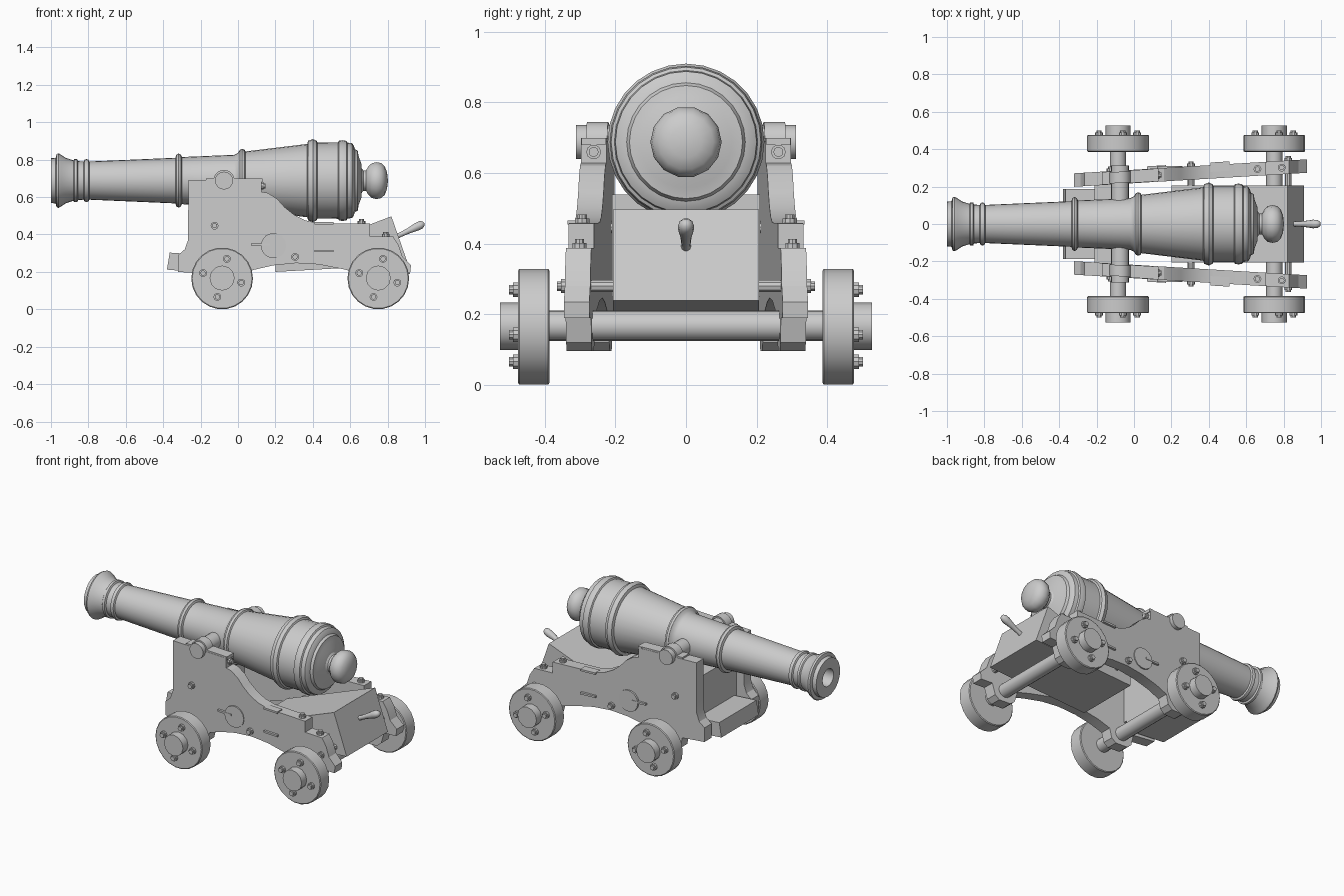
import bpy, bmesh, math
from mathutils import Vector

if "Cube" in bpy.data.objects:
    bpy.data.objects.remove(bpy.data.objects["Cube"])


def finish(name, bm, mirror=False, angle=35):
    bmesh.ops.remove_doubles(bm, verts=bm.verts, dist=1e-5)
    bmesh.ops.recalc_face_normals(bm, faces=bm.faces)
    me = bpy.data.meshes.new(name)
    bm.to_mesh(me)
    bm.free()
    ob = bpy.data.objects.new(name, me)
    bpy.context.collection.objects.link(ob)
    bpy.ops.object.select_all(action='DESELECT')
    ob.select_set(True)
    bpy.context.view_layer.objects.active = ob
    bpy.ops.object.shade_smooth_by_angle(angle=math.radians(angle))
    if mirror:
        m = ob.modifiers.new("mirror", 'MIRROR')
        m.use_axis = (False, True, False)
        m.use_mirror_merge = False
    return ob


def lathe(bm, origin, axis, profile, seg):
    """Revolve (distance, radius) points about an axis."""
    o, a = Vector(origin), Vector(axis).normalized()
    u = a.cross(Vector((0, 0, 1)))
    u = u.normalized() if u.length > 1e-3 else Vector((1, 0, 0))
    v = a.cross(u)
    rings = []
    for d, r in profile:
        if r == 0:
            rings.append([bm.verts.new(o + a * d)])
        else:
            rings.append([bm.verts.new(o + a * d + r * (u * math.cos(t) + v * math.sin(t)))
                          for t in (2 * math.pi * i / seg for i in range(seg))])
    for p, q in zip(rings, rings[1:]):
        for i in range(seg):
            j = (i + 1) % seg
            f = [p[i % len(p)], p[j % len(p)], q[j % len(q)], q[i % len(q)]]
            bm.faces.new(list(dict.fromkeys(f)))


def rod(bm, p, axis, length, r, seg=12):
    lathe(bm, p, axis, [(0, 0), (0, r), (length, r), (length, 0)], seg)


def bolt(bm, p, axis):
    lathe(bm, p, axis, [(-.01, 0), (-.01, .021), (.014, .021), (.014, .014), (.025, .014), (.025, 0)], 10)


def cheek_y(x):
    return 0.235 + 0.06 * (x + 0.32)


def prism(bm, pts, y0, y1, splay=False):
    """Extrude an x,z outline across y, following the cheek line if splayed."""
    c = cheek_y if splay else (lambda x: 0)
    a = [bm.verts.new((x, c(x) + y0, z)) for x, z in pts]
    b = [bm.verts.new((x, c(x) + y1, z)) for x, z in pts]
    bm.faces.new(a)
    bm.faces.new(b[::-1])
    for i in range(len(pts)):
        j = (i + 1) % len(pts)
        bm.faces.new((a[i], b[i], b[j], a[j]))


def rect(x0, x1, z0, z1):
    return [(x0, z0), (x1, z0), (x1, z1), (x0, z1)]


AZ = 0.688                       # barrel axis height
AXLES = (-0.085, 0.75)
X, Y, Z = (1, 0, 0), (0, 1, 0), (0, 0, 1)

# Barrel with bore and reinforcing rings
bm = bmesh.new()
lathe(bm, (0, 0, AZ), X, [
    (-.6, 0), (-.6, .055), (-1, .055), (-1, .12), (-.975, .122), (-.97, .142), (-.96, .146),
    (-.945, .138), (-.92, .121), (-.88, .108), (-.875, .115), (-.86, .115), (-.855, .104),
    (-.825, .102), (-.82, .112), (-.81, .115), (-.80, .112), (-.795, .102),
    (-.335, .122), (-.33, .138), (-.317, .145), (-.305, .138), (-.30, .126), (-.02, .138),
    (0, .148), (.01, .165), (.022, .170), (.035, .165), (.04, .156), (.37, .196),
    (.375, .213), (.40, .222), (.42, .213), (.425, .203), (.535, .204), (.54, .213),
    (.56, .216), (.58, .212), (.585, .203), (.61, .2), (.62, .185), (.625, .168),
    (.64, .16), (.645, .13), (.66, .09), (.665, 0)], 28)
finish("barrel", bm)

# Breech knob
bm = bmesh.new()
lathe(bm, (0, 0, AZ), X, [(.64, .1), (.655, .075), (.67, .056), (.685, .056), (.695, .075), (.715, .095),
                          (.74, .101), (.765, .096), (.785, .078), (.797, .045), (.802, 0)], 14)
finish("breech_knob", bm, angle=50)

# Trunnions
bm = bmesh.new()
rod(bm, (-.075, -.312, AZ), Y, .624, .048, 16)
finish("trunnions", bm)

# Trunnion straps over the cheeks, with end bolt
bm = bmesh.new()
arc = [(-.075 + .057 * math.cos(t), AZ + .057 * math.sin(t)) for t in (math.pi * i / 10 for i in range(11))]
prism(bm, arc, -.03, .03, True)
prism(bm, rect(-.17, .13, .68, .70), -.034, .034, True)
prism(bm, rect(.105, .125, .625, .70), -.036, .036, True)
bolt(bm, (.122, cheek_y(.12), .66), X)
finish("trunnion_straps", bm, True)

# Stepped side cheeks
bm = bmesh.new()
prism(bm, [
    (-.265, .69), (.115, .69), (.115, .63), (.16, .622), (.21, .59), (.25, .545), (.30, .505),
    (.36, .475), (.43, .46), (.705, .458), (.705, .388), (.83, .388), (.86, .34), (.88, .28),
    (.925, .235), (.92, .19), (.84, .19), (.82, .12), (.79, .096), (.71, .096), (.68, .12), (.66, .19),
    (.56, .215), (.43, .24), (.31, .247), (.19, .235), (.08, .21), (.0, .18), (-.015, .12), (-.045, .096),
    (-.125, .096), (-.155, .12), (-.17, .19), (-.32, .2), (-.32, .29), (-.285, .32), (-.267, .37)],
    -.036, .036, True)
finish("cheeks", bm, True, 20)

# Round plugs and flat wedges on the cheeks' outer faces
bm = bmesh.new()
rod(bm, (.19, cheek_y(.19), .34), Y, .045, .068, 14)
for x0, x1, z in ((.07, .17, .347), (.41, .51, .312), (.265, .36, .462)):
    prism(bm, rect(x0, x1, z - .006, z + .006) if z < .4 else rect(.41, .51, .454, .466), 0, .05, True)
finish("cheek_plugs", bm, True)

# Through rods and their nuts
bm = bmesh.new()
for x, z in ((-.125, .447), (.305, .28), (.825, .28)):
    y = cheek_y(x) + .036
    rod(bm, (x, 0, z), Y, y, .018, 10)
    bolt(bm, (x, y, z), Y)
finish("tie_rods", bm, True)

# Bolts standing on the cheek steps
bm = bmesh.new()
for x, z in ((.66, .458), (.79, .388)):
    bolt(bm, (x, cheek_y(x), z), Z)
finish("cheek_bolts", bm, True)

# Axles
bm = bmesh.new()
for x in AXLES:
    rod(bm, (x, -.4, .168), Y, .8, .043, 16)
finish("axles", bm)

# Wheels with hubs and bolts
bm = bmesh.new()
for x in AXLES:
    lathe(bm, (x, 0, .165), Y, [(.386, 0), (.386, .16), (.39, .165), (.472, .165), (.476, .16), (.476, 0)], 22)
    rod(bm, (x, .47, .167), Y, .057, .067, 12)
    for k in range(4):
        t = math.radians(76 + 90 * k)
        bolt(bm, (x + .105 * math.cos(t), .476, .168 + .105 * math.sin(t)), Y)
finish("wheels", bm, True)

# Rear wedge bed
bm = bmesh.new()
prism(bm, [(.2, .2), (.91, .24), (.82, .497), (.2, .262)], -.207, .207)
finish("rear_wedge", bm)

# Front sill and upright transom
bm = bmesh.new()
prism(bm, [(-.38, .212), (-.1, .19), (-.1, .285), (-.365, .303)], -.187, .187)
finish("front_sill", bm)
bm = bmesh.new()
prism(bm, rect(-.21, -.1, .25, .54), -.21, .21)
finish("front_transom", bm)

# Wedge handle
bm = bmesh.new()
lathe(bm, (.84, 0, .385), (.155, 0, .075), [(0, 0), (0, .016), (.03, .013), (.08, .016), (.13, .023),
                                           (.155, .022), (.17, .013), (.174, 0)], 10)
finish("wedge_handle", bm, angle=50)
